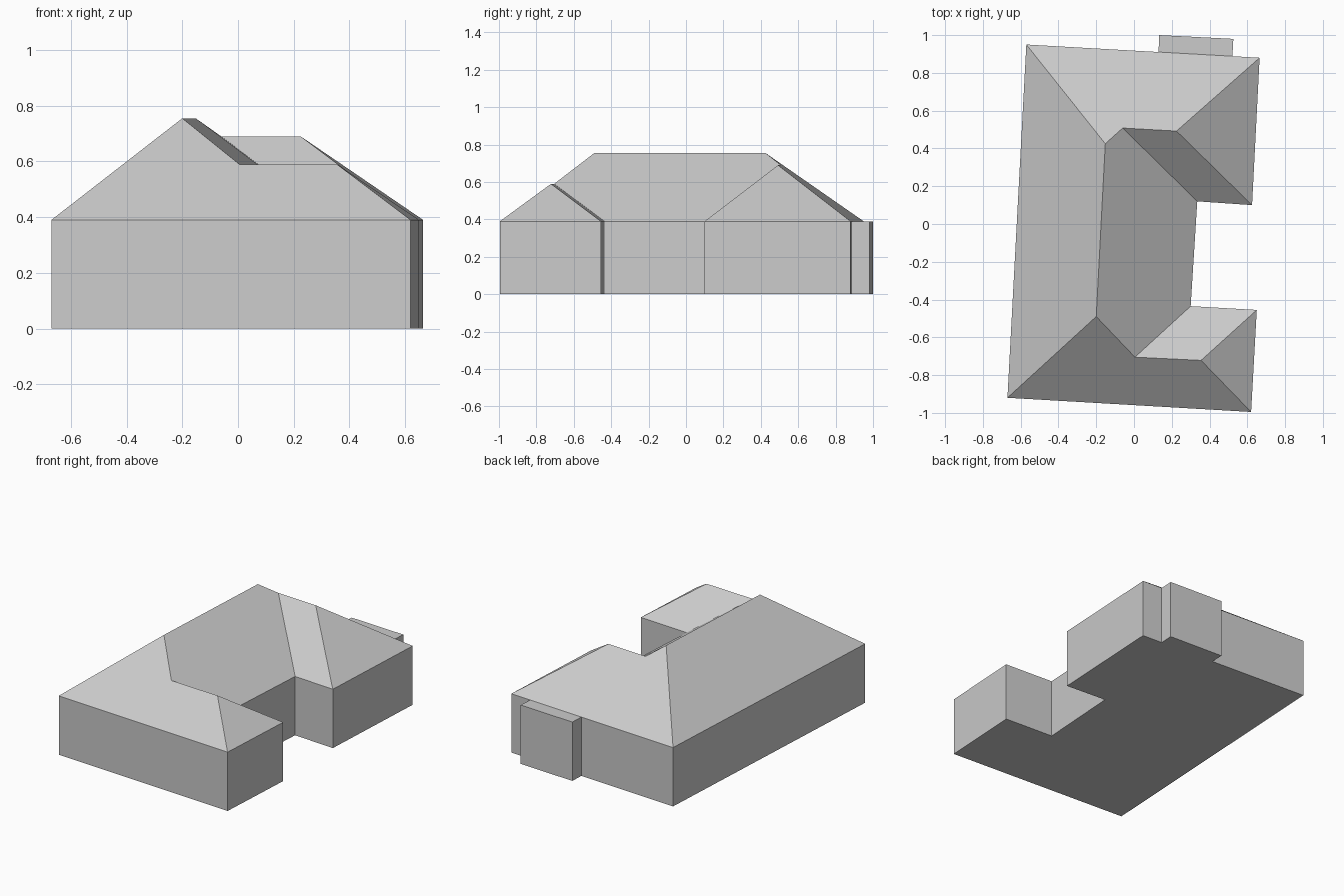
import bpy
import bmesh

cube = bpy.data.objects.get("Cube")
if cube:
    bpy.data.objects.remove(cube, do_unlink=True)

EAVE = 0.39
MAIN_RIDGE, BACK_RIDGE, FRONT_RIDGE = 0.755, 0.69, 0.59

plaster = bpy.data.materials.new("light_grey")
plaster.use_nodes = True
grey = (0.6, 0.6, 0.6, 1.0)
plaster.diffuse_color = grey
plaster.node_tree.nodes["Principled BSDF"].inputs["Base Color"].default_value = grey

# Outline corners of the house
corners = {
    "back_right": (-0.57, 0.95),
    "back_left": (0.665, 0.88),
    "back_wing_inner": (0.625, 0.10),
    "court_back": (0.335, 0.12),
    "court_front": (0.30, -0.435),
    "front_wing_inner": (0.65, -0.455),
    "front_left": (0.62, -0.995),
    "front_right": (-0.67, -0.92),
}
# Outline of the small projecting bay, starting and ending on the back wall
bay = [(0.13, 0.91), (0.133, 1.0), (0.526, 0.98), (0.521, 0.888)]

# Roof ridge ends
ridges = {
    "main_back": (-0.152, 0.425, MAIN_RIDGE),
    "main_front": (-0.20, -0.49, MAIN_RIDGE),
    "back_start": (-0.06, 0.508, BACK_RIDGE),
    "back_end": (0.225, 0.492, BACK_RIDGE),
    "front_start": (0.005, -0.705, FRONT_RIDGE),
    "front_end": (0.355, -0.722, FRONT_RIDGE),
}


def finish(name, bm):
    mesh = bpy.data.meshes.new(name)
    bm.to_mesh(mesh)
    bm.free()
    mesh.materials.append(plaster)
    obj = bpy.data.objects.new(name, mesh)
    bpy.context.collection.objects.link(obj)
    return obj


# Walls and floor, with the bay spliced into the back wall
outline = list(corners.values())
outline[1:1] = bay
bm = bmesh.new()
low = [bm.verts.new((x, y, 0)) for x, y in outline]
high = [bm.verts.new((x, y, EAVE)) for x, y in outline]
bm.faces.new(low)
for i in range(len(outline)):
    j = (i + 1) % len(outline)
    bm.faces.new((low[j], low[i], high[i], high[j]))
finish("walls", bm)

# Flat top of the bay
bm = bmesh.new()
bm.faces.new([bm.verts.new((x, y, EAVE)) for x, y in reversed(bay)])
finish("bay_top", bm)

# Hipped roof over the main block and both wings
slopes = [
    "back_right front_right main_front main_back",
    "back_left back_right main_back back_start back_end",
    "back_wing_inner back_left back_end",
    "court_back back_wing_inner back_end back_start",
    "court_front court_back back_start main_back main_front front_start",
    "front_wing_inner court_front front_start front_end",
    "front_left front_wing_inner front_end",
    "front_right front_left front_end front_start main_front",
]
bm = bmesh.new()
points = {n: bm.verts.new((x, y, EAVE)) for n, (x, y) in corners.items()}
points.update({n: bm.verts.new(p) for n, p in ridges.items()})
for slope in slopes:
    bm.faces.new([points[n] for n in slope.split()])
finish("roof", bm)
